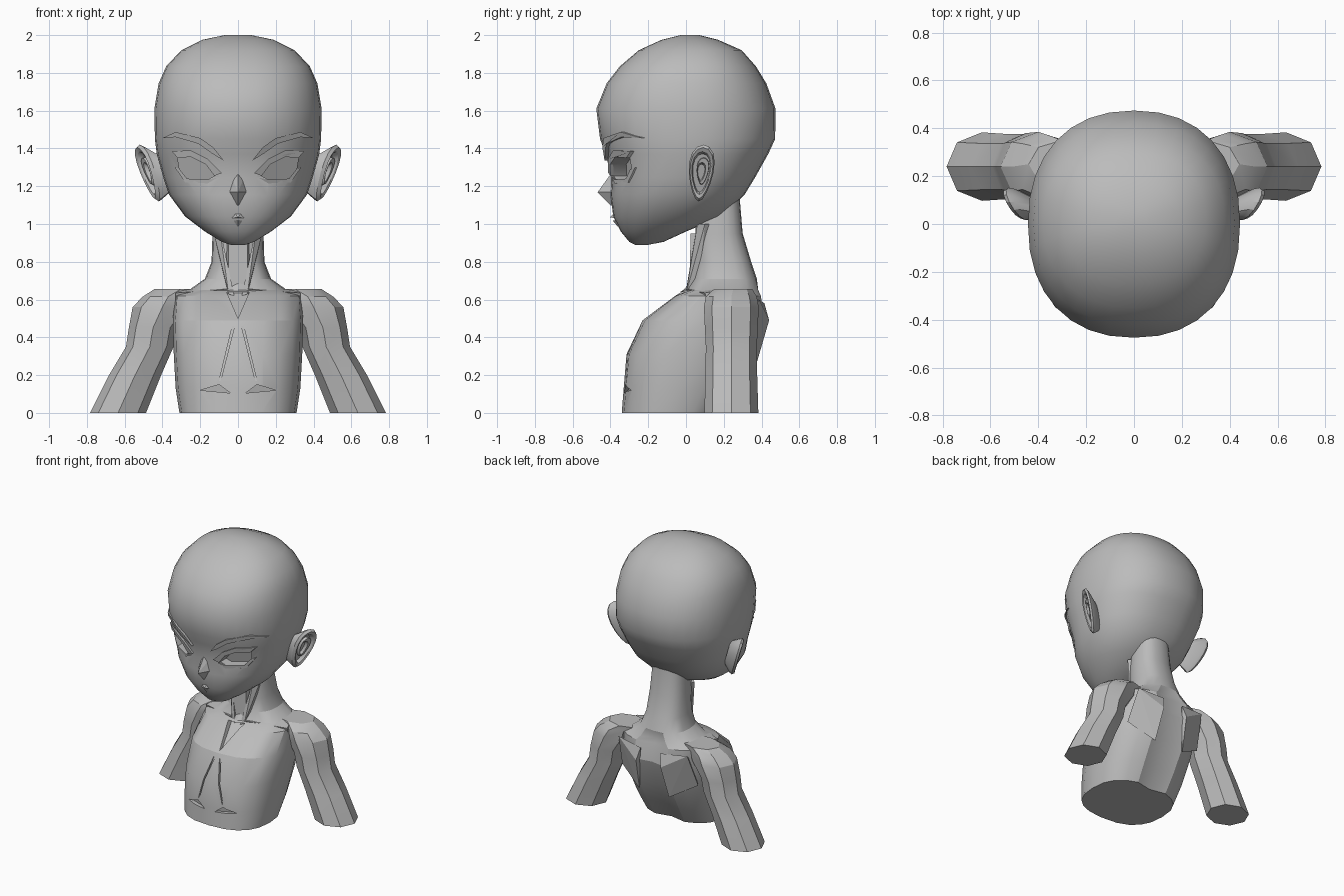
import bpy, bmesh, math
from mathutils import Vector

if "Cube" in bpy.data.objects:
    bpy.data.objects.remove(bpy.data.objects["Cube"], do_unlink=True)

# One plain clay colour
GREY = (0.5, 0.5, 0.5, 1)
clay = bpy.data.materials.new("clay_grey")
clay.use_nodes = True
clay.diffuse_color = GREY
shader = next(n for n in clay.node_tree.nodes if n.type == 'BSDF_PRINCIPLED')
shader.inputs["Base Color"].default_value = GREY
shader.inputs["Roughness"].default_value = 0.8


def finish(bm, name):
    bmesh.ops.recalc_face_normals(bm, faces=bm.faces)
    mesh = bpy.data.meshes.new(name)
    bm.to_mesh(mesh)
    bm.free()
    mesh.materials.append(clay)
    obj = bpy.data.objects.new(name, mesh)
    bpy.context.collection.objects.link(obj)
    return obj


def select(obj):
    bpy.ops.object.select_all(action='DESELECT')
    obj.select_set(True)
    bpy.context.view_layer.objects.active = obj


def smooth(obj, degrees=30):
    select(obj)
    bpy.ops.object.shade_smooth_by_angle(angle=math.radians(degrees))


def loft(name, loops):
    """Skin a stack of closed loops and cap both ends."""
    bm = bmesh.new()
    rows = [[bm.verts.new(p) for p in loop] for loop in loops]
    n = len(rows[0])
    for low, high in zip(rows, rows[1:]):
        for i in range(n):
            j = (i + 1) % n
            bm.faces.new((low[i], low[j], high[j], high[i]))
    bm.faces.new(rows[0][::-1])
    bm.faces.new(rows[-1])
    return finish(bm, name)


def hull(name, points):
    bm = bmesh.new()
    for p in points:
        bm.verts.new(p)
    bmesh.ops.convex_hull(bm, input=bm.verts)
    return finish(bm, name)


def oval(ring, count, power):
    """Rounded section from (z, front y, back y, half width)."""
    z, front, back, half = ring
    loop = []
    for i in range(count):
        a = 2 * math.pi * i / count
        c, s = math.cos(a), math.sin(a)
        x = math.copysign(abs(c) ** (2 / power), c) * half
        y = math.copysign(abs(s) ** (2 / power), s) * (back - front) / 2
        loop.append(Vector((x, (front + back) / 2 + y, z)))
    return loop


def front_y(rings, power, x, z):
    """Depth of the front surface of a lofted body at x, z."""
    for a, b in zip(rings, rings[1:]):
        if a[0] <= z <= b[0]:
            t = (z - a[0]) / (b[0] - a[0])
            _, front, back, half = [p + (q - p) * t for p, q in zip(a, b)]
            bulge = max(0, 1 - abs(x / half) ** power) ** (1 / power)
            return (front + back) / 2 - (back - front) / 2 * bulge
    return 0


def plate(name, body, outline, side, out, depth):
    """Outline in x, z that follows the body's front surface."""
    flat = [(side * x, z, front_y(*body, x, z)) for x, z in outline]
    return loft(name, [[(x, y - out, z) for x, z, y in flat],
                       [(x, y + depth, z) for x, z, y in flat]])


def carve(obj, cutter):
    cutter.hide_render = True
    mod = obj.modifiers.new("carve", 'BOOLEAN')
    mod.operation = 'DIFFERENCE'
    mod.solver = 'EXACT'
    mod.object = cutter
    select(obj)
    bpy.ops.object.modifier_apply(modifier=mod.name)
    bpy.data.objects.remove(cutter, do_unlink=True)


# Head
head_rings = [
    (.89, -.27, -.2, .04), (.905, -.3, -.12, .085), (.96, -.345, .0, .175),
    (1.04, -.385, .19, .28), (1.155, -.4, .31, .365), (1.245, -.395, .365, .395),
    (1.37, -.425, .435, .43), (1.45, -.455, .472, .44), (1.61, -.475, .474, .443),
    (1.745, -.42, .425, .42), (1.835, -.35, .37, .38), (1.92, -.25, .295, .3),
    (1.975, -.13, .17, .19), (2.0, -.03, .07, .07)]
head_body = (head_rings, 2.25)
head = loft("head", [oval(r, 32, 2.25) for r in head_rings])

# Eye sockets, eyelids and brows
eye = [(.32, 1.35), (.25, 1.355), (.17, 1.315), (.125, 1.255),
       (.16, 1.235), (.27, 1.24), (.31, 1.29)]
upper_lid = [(.35, 1.385), (.25, 1.39), (.16, 1.345), (.085, 1.27),
             (.125, 1.255), (.17, 1.315), (.25, 1.355), (.32, 1.35)]
lower_lid = [(.11, 1.245), (.16, 1.215), (.28, 1.22), (.335, 1.3),
             (.31, 1.29), (.27, 1.24), (.16, 1.235)]
brow = [(.4, 1.455), (.33, 1.487), (.2, 1.455), (.13, 1.405), (.075, 1.335),
        (.14, 1.375), (.21, 1.425), (.33, 1.46)]
for side, tag in ((1, "left"), (-1, "right")):
    carve(head, plate("eye_cutter", head_body, eye, side, .3, .07))
    for name, shape, out in (("upper_eyelid", upper_lid, .016),
                             ("lower_eyelid", lower_lid, .006),
                             ("eyebrow", brow, .018)):
        plate(f"{tag}_{name}", head_body, shape, side, out, .02)
smooth(head, 35)

# Nose and mouth
hull("nose", [(0, -.395, 1.27), (0, -.468, 1.168), (0, -.395, 1.095),
              (.06, -.37, 1.17), (-.06, -.37, 1.17),
              (.03, -.38, 1.24), (-.03, -.38, 1.24)])
hull("upper_lip", [(.045, -.37, 1.03), (-.045, -.37, 1.03), (0, -.402, 1.035),
                   (.02, -.38, 1.06), (-.02, -.38, 1.06)])
hull("lower_lip", [(.035, -.365, 1.02), (-.035, -.365, 1.02), (0, -.388, 1.018),
                   (0, -.36, .985)])


# Ears: rim, sunken bowl and inner fold
def ear_loop(side, scale, lift, dy=0, dz=0, count=16):
    loop = []
    for i in range(count):
        a = 2 * math.pi * i / count
        v = math.sin(a)
        y = .08 + dy + scale * (math.cos(a) * (.065 + .02 * v) + .012 * v)
        z = 1.27 + dz + scale * .15 * v
        x = .385 + .5 * y + .3 * (z - 1.12) + lift
        loop.append((side * x, y, z))
    return loop


for side, tag in ((1, "left"), (-1, "right")):
    ear = loft(f"{tag}_ear", [
        ear_loop(side, .6, -.08, -.02), ear_loop(side, .93, -.02),
        ear_loop(side, 1, .0), ear_loop(side, .9, .018),
        ear_loop(side, .76, .012), ear_loop(side, .68, -.015)])
    smooth(ear)
    fold = loft(f"{tag}_ear_fold", [
        ear_loop(side, .5, -.03, .008, .01), ear_loop(side, .46, .006, .008, .01),
        ear_loop(side, .34, .006, 0, .005), ear_loop(side, .28, -.014, 0, .005)])
    smooth(fold)

# Torso running up into the neck
torso_rings = [
    (0, -.34, .2, .31), (.13, -.33, .28, .33), (.31, -.315, .38, .34),
    (.49, -.23, .43, .345), (.62, -.06, .405, .335), (.65, .02, .39, .26),
    (.71, .04, .375, .175), (.8, .05, .345, .14), (.95, .05, .3, .135),
    (1.13, .05, .285, .12)]
torso_body = (torso_rings, 2.5)
sections = [oval(r, 20, 2.5) for r in torso_rings]
for loop in sections:
    if loop[0].z < .65:
        for p in loop:
            if abs(p.x) < .01 and p.y > 0:
                p.y -= .035      # spine groove
torso = loft("torso_and_neck", sections)

# Collar notch, breastbone lines and chest creases
carve(torso, plate("notch_cutter", torso_body,
                   [(.06, .64), (0, .5), (-.06, .64)], 1, .3, .03))
for side in (1, -1):
    carve(torso, plate("crease_cutter", torso_body,
                       [(.04, .105), (.1, .15), (.2, .12)], side, .2, .022))
    carve(torso, plate("line_cutter", torso_body,
                       [(.018, .46), (.03, .46), (.1, .17), (.092, .17)], side, .2, .008))
smooth(torso, 25)

# Throat and neck muscles
hull("throat", [(sx * w, y, z) for sx in (1, -1) for w, y, z in
                ((.05, .015, .6), (.07, .1, .6), (.05, .025, .95), (.07, .1, .95))])

arm_rings = [  # z, centre x, half width, centre y, half depth
    (0, .635, .148, .24, .143), (.2, .545, .138, .24, .137),
    (.35, .467, .126, .24, .135), (.45, .45, .128, .24, .14),
    (.56, .4, .158, .24, .145), (.615, .37, .135, .24, .135),
    (.657, .3, .14, .25, .1)]
for side, tag in ((1, "left"), (-1, "right")):
    hull(f"{tag}_neck_muscle", [(side * x, y, z) for x, y, z in
                                ((.02, -.005, .62), (.05, .0, .63), (.05, .06, .62),
                                 (.1, .06, 1.0), (.14, .1, 1.0), (.1, .16, 1.0))])
    hull(f"{tag}_collarbone", [(side * x, y, z) for x, y, z in
                               ((.05, .0, .655), (.06, .02, .6), (.05, .1, .62),
                                (.33, .1, .635), (.33, .12, .57), (.3, .2, .655))])
    hull(f"{tag}_shoulder_blade", [(side * x, y, z) for x, y, z in
                                   ((.08, .415, .58), (.28, .385, .6), (.1, .44, .49),
                                    (.12, .37, .25), (.31, .3, .36), (.2, .2, .45))])

    # Arm: eight-sided, cut off flat at the base
    loops = []
    for z, cx, half, cy, deep in arm_rings:
        loops.append([(side * (cx + half * math.cos(k * math.pi / 4)),
                       cy + deep * math.sin(k * math.pi / 4), z) for k in range(8)])
    smooth(loft(f"{tag}_arm", loops), 25)
